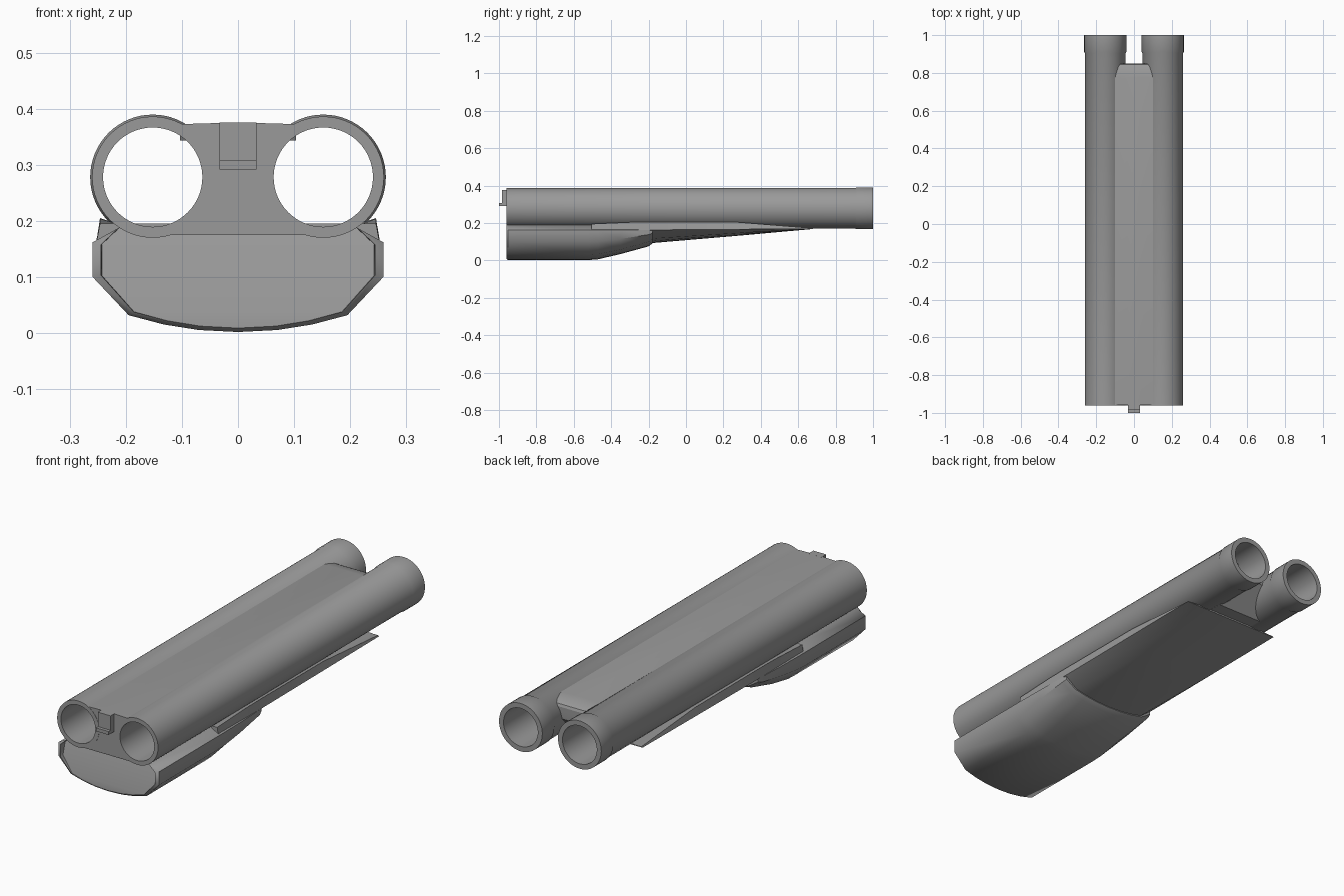
import bpy, bmesh, math

if "Cube" in bpy.data.objects:
    bpy.data.objects.remove(bpy.data.objects["Cube"])

CX, CZ = 0.152, 0.278      # bore axis
steel = bpy.data.materials.new("dark_steel")
steel.diffuse_color = (0.32, 0.32, 0.32, 1)
steel.use_nodes = True
steel.node_tree.nodes["Principled BSDF"].inputs["Base Color"].default_value = steel.diffuse_color


def loft(name, sections, ladder=True, cyclic=False, angle=30):
    """Skin matching closed rings; ladder caps join mirrored points of a ring."""
    bm = bmesh.new()
    rings = [[bm.verts.new(p) for p in s] for s in sections]
    n = len(rings[0])
    pairs = list(zip(rings, rings[1:]))
    if cyclic:
        pairs.append((rings[-1], rings[0]))
    for a, b in pairs:
        for i in range(n):
            j = (i + 1) % n
            bm.faces.new((a[i], a[j], b[j], b[i]))
    for r in [] if cyclic else (rings[0], rings[-1]):
        if ladder:
            for i in range(n // 2):
                quad = (r[i], r[i + 1], r[n - i - 1], r[(n - i) % n])
                bm.faces.new(list(dict.fromkeys(quad)))
        else:
            bm.faces.new(r)
    bmesh.ops.recalc_face_normals(bm, faces=bm.faces)
    me = bpy.data.meshes.new(name)
    bm.to_mesh(me)
    bm.free()
    for p in me.polygons:
        p.use_smooth = True
    me.set_sharp_from_angle(angle=math.radians(angle))
    me.materials.append(steel)
    ob = bpy.data.objects.new(name, me)
    bpy.context.collection.objects.link(ob)
    return ob


def mirror(half):
    """Half profile running from x=0 back to x=0 -> full closed outline."""
    return half + [(-x, z) for x, z in half[-2:0:-1]]


def at(y, outline):
    return [(x, y, z) for x, z in outline]


# barrels with thicker muzzle rings and open bores
def ring(x, r, y, n=64):
    return [(x + r * math.cos(2 * math.pi * i / n), y,
             CZ + r * math.sin(2 * math.pi * i / n)) for i in range(n)]


for side, s in (("left", -1), ("right", 1)):
    prof = [(.108, -.96), (.108, .905), (.1115, .912), (.1115, 1.0),
            (.0885, 1.0), (.0885, -.96)]
    loft("barrel_" + side, [ring(s * CX, r, y) for r, y in prof], cyclic=True)

# web joining the barrels, rounded off and undercut near the muzzle
arc = [(CX + .1 * math.cos(math.radians(a)), CZ + .1 * math.sin(math.radians(a)))
       for a in range(126, 251, 12)]
web = mirror([(0, .375), (.033, .3745), (.103, .3725)] + arc + [(.118, .175), (0, .175)])


def web_end(y, cap):
    return [(x, y - max(0, .29 - z) * 0.95, min(z, cap)) for x, z in web]


loft("barrel_web", [at(-.959, web), web_end(.775, 1), web_end(.80, .369),
                    web_end(.83, .362), web_end(.845, .354), web_end(.85, .343)])

# stepped extractor lug at the breech
lug = [(-.95, .375), (-.985, .375), (-.985, .308), (-1.0, .308), (-1.0, .292), (-.95, .292)]
loft("extractor_lug", [[(x, y, z) for y, z in lug] for x in (-.033, .033)], ladder=False)


# deep rear part of the fore-end, its breech face hollowed for the hinge
def grip(w, top, low, corner_x, corner_z, bottom):
    d = corner_z - bottom
    return mirror([(0, .176), (.15, .176), (.212, .188), (w, top), (w, low),
                   (corner_x, corner_z), (corner_x * .68, bottom + d * .45),
                   (corner_x * .36, bottom + d * .12), (0, bottom)])


full = grip(.259, .162, .10, .195, .032, .002)
rim = grip(.244, .158, .103, .186, .038, .009)
hollow = [(x * .995, -.959 + .04 * ((z - .009) / .17) ** 1.5, z)
          for x, z in rim]
loft("fore_end_grip", [
    hollow,
    at(-.96, rim),
    at(-.952, full),
    at(-.52, full),
    at(-.47, grip(.259, .162, .101, .195, .034, .006)),
    at(-.35, grip(.257, .162, .115, .197, .058, .034)),
    at(-.20, grip(.252, .163, .138, .2, .1, .075)),
    at(-.18, grip(.246, .163, .145, .195, .112, .09)),
], angle=48)


# long tapering front plate of the fore-end with raised side wings
def plate(wing, low, mid, bottom):
    return mirror([(0, .177), (.15, .177), (.222, min(.197, wing)), (.246, wing), (.252, low),
                   (.19, mid), (.13, bottom + (mid - bottom) * .45),
                   (.07, bottom + (mid - bottom) * .12), (0, bottom)])


loft("fore_end_plate", [
    at(-.505, plate(.195, .163, .13, .11)),
    at(-.30, plate(.204, .163, .125, .10)),
    at(-.19, plate(.205, .163, .116, .092)),
    at(.28, plate(.204, .166, .146, .132)),
    at(.68, plate(.172, .169, .1685, .168)),
], angle=25)
